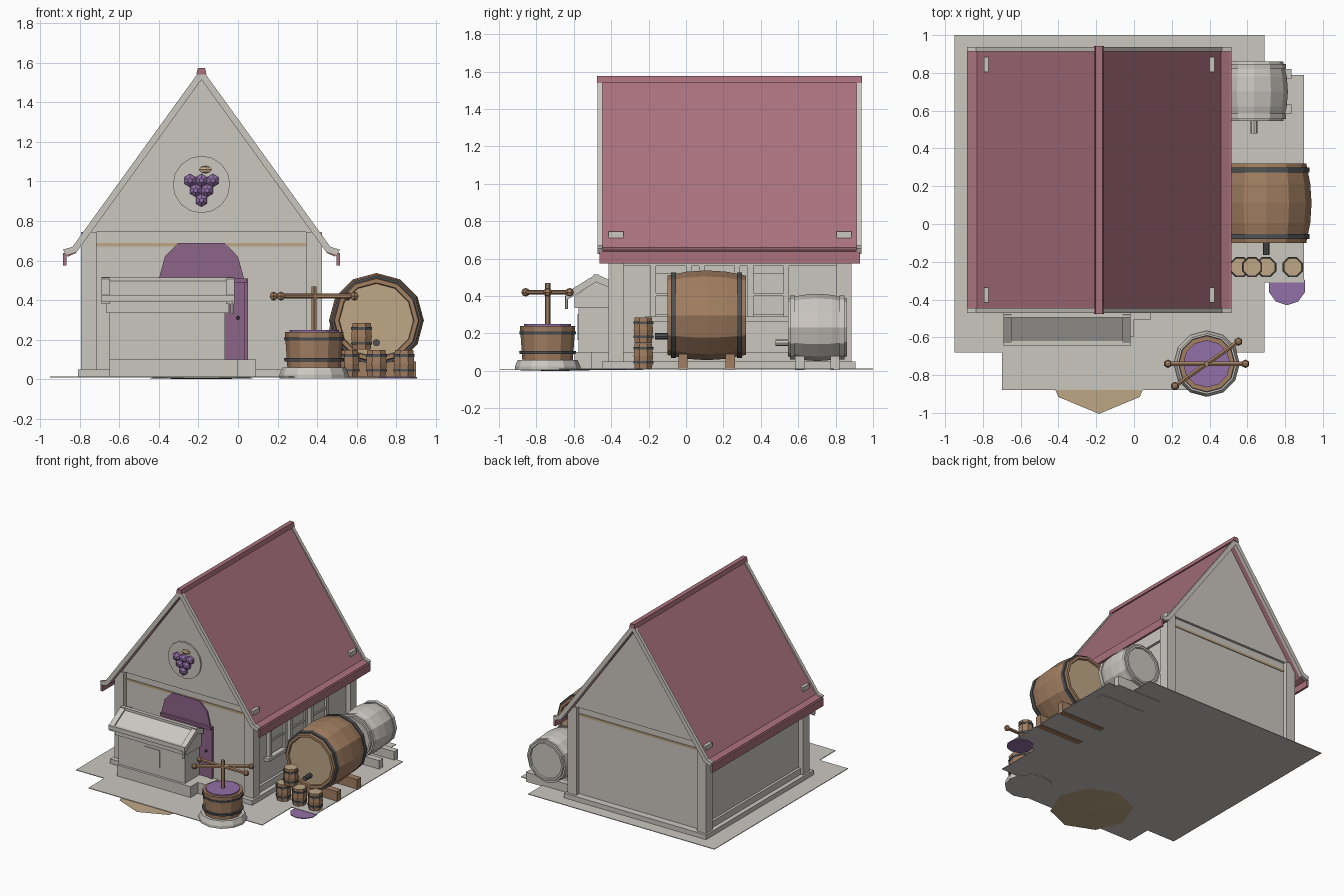
import bpy, bmesh, math
from mathutils import Vector

cube = bpy.data.objects.get("Cube")
if cube:
    bpy.data.objects.remove(cube, do_unlink=True)


def material(name, r, g, b):
    m = bpy.data.materials.new(name)
    m.use_nodes = True
    m.diffuse_color = (r, g, b, 1)
    m.node_tree.nodes["Principled BSDF"].inputs["Base Color"].default_value = (r, g, b, 1)
    return m


white = material("pale plaster", .60, .57, .53)
red = material("roof red", .40, .165, .205)
purple = material("grape purple", .29, .16, .39)
plum = material("door plum", .27, .13, .25)
brown = material("barrel brown", .36, .21, .12)
tan = material("light wood", .52, .39, .24)
iron = material("dark iron", .08, .085, .09)


def finish(name, bm, *mats):
    bmesh.ops.recalc_face_normals(bm, faces=bm.faces)
    me = bpy.data.meshes.new(name)
    bm.to_mesh(me)
    bm.free()
    for m in mats:
        me.materials.append(m)
    ob = bpy.data.objects.new(name, me)
    bpy.context.collection.objects.link(ob)
    return ob


def prism(name, pts, axis, a, b, mat):
    """Extrude a 2D profile from a to b along an axis."""
    place = {"x": lambda p, t: (t, p[0], p[1]),
             "y": lambda p, t: (p[0], t, p[1]),
             "z": lambda p, t: (p[0], p[1], t)}[axis]
    bm = bmesh.new()
    face = bm.faces.new([bm.verts.new(place(p, a)) for p in pts])
    ext = bmesh.ops.extrude_face_region(bm, geom=[face])["geom"]
    move = Vector(place((0, 0), b - a))
    bmesh.ops.translate(bm, vec=move, verts=[e for e in ext if isinstance(e, bmesh.types.BMVert)])
    return finish(name, bm, mat)


def box(name, x0, x1, y0, y1, z0, z1, mat):
    return prism(name, [(x0, y0), (x1, y0), (x1, y1), (x0, y1)], "z", z0, z1, mat)


def lathe(name, centre, profile, sides, mat, cap=None, axis="z", phase=0):
    """Turn (radius, height) pairs about an axis; end caps may differ in colour."""
    bm = bmesh.new()
    rings = []
    for r, h in profile:
        ring = []
        for i in range(sides):
            t = phase + math.tau * i / sides
            u, v = r * math.sin(t), r * math.cos(t)
            p = (u, v, h) if axis == "z" else (u, h, v)
            ring.append(bm.verts.new(Vector(centre) + Vector(p)))
        rings.append(ring)
    for lo, hi in zip(rings, rings[1:]):
        for i in range(sides):
            j = (i + 1) % sides
            bm.faces.new((lo[i], lo[j], hi[j], hi[i]))
    for ring in (rings[0], rings[-1]):
        bm.faces.new(ring).material_index = 1 if cap else 0
    return finish(name, bm, mat, *([cap] if cap else []))


def rod(name, p, q, r, mat):
    p, q = Vector(p), Vector(q)
    ob = lathe(name, (0, 0, 0), [(r, 0), (r, (q - p).length)], 6, mat)
    ob.rotation_euler = (q - p).to_track_quat("Z", "Y").to_euler()
    ob.location = p
    return ob


def ball(name, c, r, mat, scale=(1, 1, 1)):
    bm = bmesh.new()
    bmesh.ops.create_uvsphere(bm, u_segments=6, v_segments=4, radius=r)
    ob = finish(name, bm, mat)
    ob.location, ob.scale = c, scale
    return ob


CX = -.185   # house centre line

# Ground and patches
prism("ground", [(-.95, 1), (-.95, -.68), (-.70, -.68), (-.70, -.88), (.37, -.88), (.37, -.68),
                 (.69, -.68), (.69, -.31), (.90, -.31), (.90, .79), (.69, .79), (.69, 1)],
      "z", .008, .013, white)
lathe("path_mound", (CX, -.70, 0), [(.06, 0), (.305, .006), (.05, .012)], 8, tan)
lathe("wine_puddle", (.81, -.33, 0), [(.10, .004), (.10, .010)], 10, purple)

# House body
box("plinth", -.81, .44, -.45, .905, .012, .05, white)
box("walls", CX - .57, CX + .57, -.38, .85, .05, .745, white)
prism("gable", [(CX - .575, .745), (CX + .575, .745), (CX, 1.53)], "y", -.40, .87, white)
for sx in (-1, 1):
    x0, x1 = sorted((CX + sx * .53, CX + sx * .61))
    for y in (-.415, .805):
        box("corner_post", x0, x1, y, y + .08, .05, .745, white)
    x0, x1 = sorted((CX + sx * .56, CX + sx * .59))
    box("side_rail", x0, x1, -.34, .81, .05, .10, white)
    box("side_beam", x0, x1, -.34, .81, .56, .66, white)
for y in (-.386, .85):
    box("wood_strip", CX - .53, CX + .53, y, y + .006, .672, .69, tan)

# Roof, mirrored about the centre line
slope = [(0, 1.56), (.645, .66), (.69, .645), (.675, .62), (.635, .638), (0, 1.52)]
board = [(0, 1.572), (.652, .67), (.70, .655), (.685, .625), (.632, .642), (0, 1.515)]
for sx in (-1, 1):
    prism("roof_slope", [(CX + sx * x, z) for x, z in slope], "y", -.447, .912, red)
    for y in (-.472, .912):
        prism("barge_board", [(CX + sx * x, z) for x, z in board], "y", y, y + .026, white)
    x0, x1 = sorted((CX + sx * .683, CX + sx * .70))
    box("eave_tiles", x0, x1, -.462, .93, .575, .638, red)
prism("ridge_cap", [(CX - .026, 1.54), (CX - .018, 1.575), (CX + .018, 1.575), (CX + .026, 1.54)],
      "y", -.476, .942, red)

# Arched door
arch = [(.215, .10), (.215, .51), (.185, .62), (.12, .688)]
prism("door", [(CX + x, z) for x, z in arch] + [(CX - x, z) for x, z in reversed(arch)],
      "y", -.392, -.37, plum)
box("door_frame", .03, .05, -.40, -.38, .10, .51, plum)
box("door_rail", -.40, .045, -.41, -.39, .49, .51, plum)
ball("door_knob", (0, -.40, .31), .01, iron)

# Round grape sign
lathe("sign_disc", (CX, -.41, .985), [(.145, 0), (.145, .02)], 16, white, axis="y")
for row in range(3):
    for i in range(3 - row):
        x = CX + (i - (2 - row) / 2) * .058
        lathe("grape", (x, -.425, 1.005 - row * .05), [(.012, -.024), (.033, -.006), (.033, .02)],
              6, purple, axis="y")
ball("grape_stem", (-.165, -.42, 1.06), .038, tan, (1, .5, .5))

# Sales booth and steps
box("booth_step", -.65, 0, -.595, -.38, .012, .10, white)
box("door_step", 0, .09, -.505, -.38, .012, .10, white)
box("booth_body", -.65, -.065, -.575, -.38, .10, .36, white)
prism("booth_upper", [(-.595, .335), (-.595, .40), (-.48, .48), (-.39, .46), (-.39, .335)],
      "x", -.665, -.045, white)
box("booth_hatch", -.415, -.285, -.581, -.57, .165, .305, white)
awning = [(-.635, .41), (-.48, .505), (-.41, .475), (-.41, .455), (-.48, .485), (-.635, .39)]
prism("booth_awning", awning, "x", -.67, -.035, white)
for x in (-.69, -.06):
    prism("awning_edge", [(y, z + .012) for y, z in awning[:3]] + [(y, z - .01) for y, z in awning[3:]],
          "x", x, x + .042, white)
box("awning_lip", -.69, -.018, -.645, -.62, .39, .425, white)
box("awning_ridge", -.69, -.018, -.495, -.465, .485, .515, white)
rod("awning_hook", (-.03, -.638, .33), (-.03, -.638, .40), .008, white)

# Windows on the barrel side
SX = CX + .57
box("window_sill", SX, SX + .04, -.22, .58, .265, .29, white)
for k in range(3):
    y = -.19 + k * .26
    box("window_shutter", SX, SX + .012, y + .03, y + .19, .30, .52, white)
    for e in (y, y + .19):
        box("window_jamb", SX, SX + .028, e, e + .03, .29, .56, white)
    box("window_bar", SX, SX + .022, y + .03, y + .19, .40, .415, white)


def cask(name, c, length, r_end, r_mid, mat, cap, band):
    """Lying barrel with hoops, spigot and two cradle beams."""
    h = length / 2
    q = r_end + (r_mid - r_end) * .75
    lathe(name, c, [(r_end * .88, -h + .012), (r_end * .9, -h), (r_end, -h), (q, -h / 2), (r_mid, 0),
                    (q, h / 2), (r_end, h), (r_end * .9, h), (r_end * .88, h - .012)],
          12, mat, cap, "y")
    for s in (-1, 1):
        lathe(name + "_hoop", (c[0], c[1] + s * h * .84, c[2]),
              [(r_end + .016, -.014), (r_end + .016, .014)], 12, band, axis="y")
        y = c[1] + s * h * .6
        box(name + "_cradle", c[0] - .2, c[0] + .2, y - .025, y + .025, .004, c[2] - r_end * .98, mat)
    lathe(name + "_spigot", (c[0], c[1] - h - .065, c[2] - r_end * .53),
          [(.018, 0), (.018, .09)], 8, band, axis="y")


cask("large_barrel", (.70, .11, .297), .42, .212, .24, brown, tan, iron)
cask("pale_barrel", (.635, .702, .232), .315, .155, .18, white, white, white)

# Small kegs, one stacked
for x, z in ((.56, .013), (.70, .013), (.84, .013), (.625, .15)):
    lathe("keg", (x, -.228, z), [(.05, 0), (.056, .067), (.05, .134)], 8, brown, tan, phase=math.pi / 8)
    for b in (.025, .10):
        lathe("keg_hoop", (x, -.228, z + b), [(.058, 0), (.058, .014)], 8, iron, phase=math.pi / 8)

# Wine press
PX, PY = .385, -.74
lathe("press_base", (PX, PY, .004), [(.175, 0), (.175, .02), (.16, .055)], 12, white)
lathe("press_tub", (PX, PY, .055), [(.135, 0), (.148, .185), (.125, .185), (.125, .17)], 12, brown)
for z in (.09, .195):
    lathe("press_hoop", (PX, PY, z), [(.15, 0), (.152, .016)], 12, iron)
lathe("grape_mash", (PX, PY, .20), [(.125, 0), (.125, .05)], 12, purple)
rod("press_screw", (PX, PY, .24), (PX, PY, .47), .015, brown)
for angle in (0, math.radians(35)):
    d = Vector((math.cos(angle), math.sin(angle), 0)) * .205
    c = Vector((PX, PY, .42))
    rod("press_handle", c - d, c + d, .013, brown)
    for s in (-1, 1):
        ball("handle_knob", c + d * s, .023, brown)
